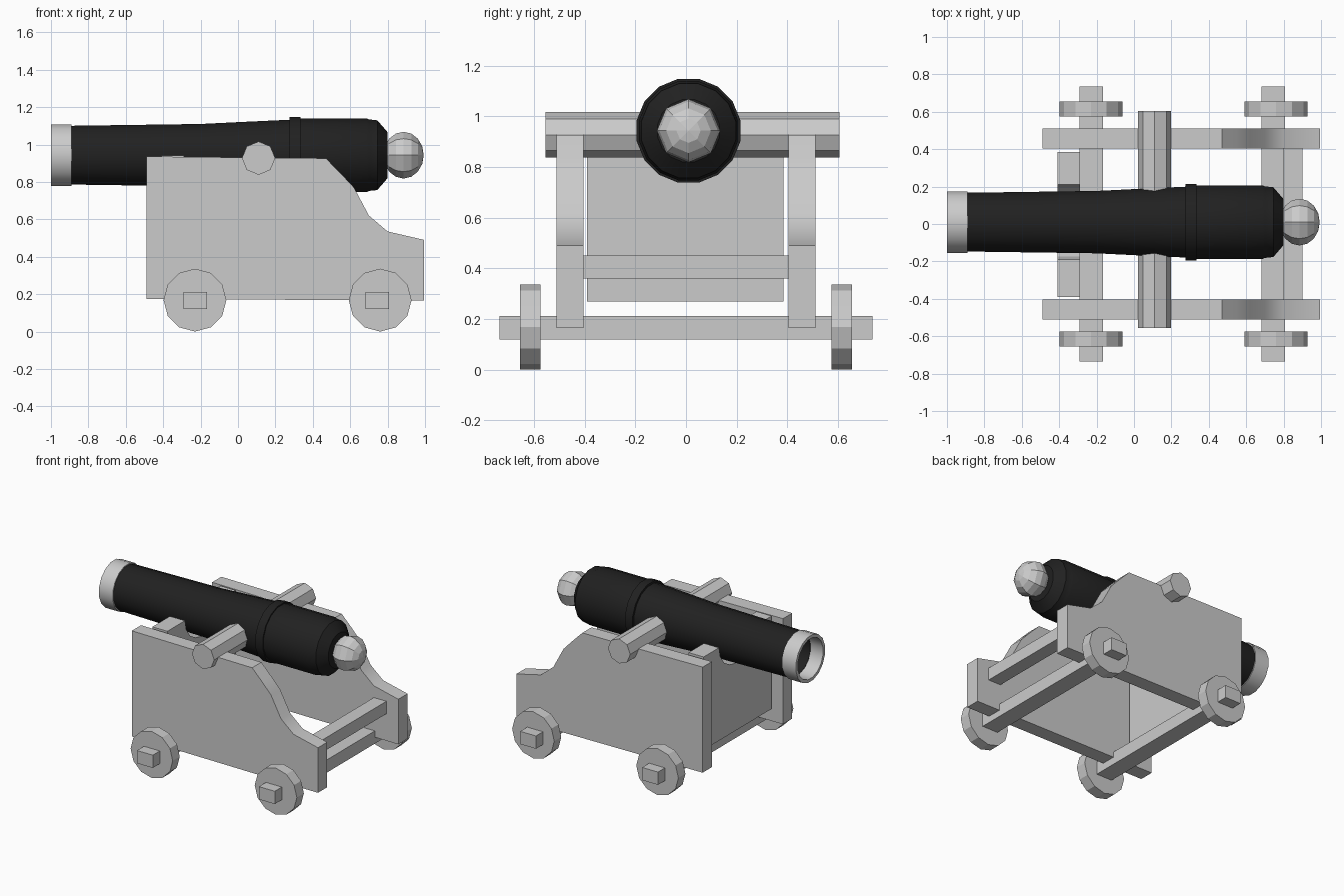
import bpy, bmesh, math
from mathutils import Matrix

if "Cube" in bpy.data.objects:
    bpy.data.objects.remove(bpy.data.objects["Cube"])

black = bpy.data.materials.new("iron_black")
black.diffuse_color = (0.015, 0.015, 0.015, 1)
black.use_nodes = True
black.node_tree.nodes["Principled BSDF"].inputs["Base Color"].default_value = black.diffuse_color
AXIS_Y, AXIS_Z = 0.01, 0.943


def finish(name, bm, smooth=None, mat=None):
    bmesh.ops.recalc_face_normals(bm, faces=bm.faces)
    me = bpy.data.meshes.new(name)
    bm.to_mesh(me)
    bm.free()
    ob = bpy.data.objects.new(name, me)
    bpy.context.collection.objects.link(ob)
    if mat:
        me.materials.append(mat)
    if smooth:
        bpy.ops.object.select_all(action='DESELECT')
        ob.select_set(True)
        bpy.context.view_layer.objects.active = ob
        bpy.ops.object.shade_smooth_by_angle(angle=math.radians(smooth))
    return ob


def prism(name, a, b, outline, place, smooth=None):
    """Extrude a 2D outline from depth a to depth b; place maps (u, v, depth) to xyz."""
    bm = bmesh.new()
    ends = [[bm.verts.new(place(u, v, d)) for u, v in outline] for d in (a, b)]
    bm.faces.new(ends[0])
    bm.faces.new(ends[1])
    n = len(outline)
    for i in range(n):
        j = (i + 1) % n
        bm.faces.new((ends[0][i], ends[0][j], ends[1][j], ends[1][i]))
    return finish(name, bm, smooth)


def along_y(u, v, d):
    return (u, d, v)


def along_x(u, v, d):
    return (d, u, v)


def ngon(cx, cz, r, n, turn=0.0):
    return [(cx + r * math.cos(2 * math.pi * (i + turn) / n),
             cz + r * math.sin(2 * math.pi * (i + turn) / n)) for i in range(n)]


def rect(x0, x1, z0, z1):
    return [(x0, z0), (x1, z0), (x1, z1), (x0, z1)]


def lathe(name, profile, mat=None, closed=False, n=16):
    """Turn an (x, radius) profile around the gun axis."""
    bm = bmesh.new()
    rings = [[bm.verts.new((x, AXIS_Y + y, AXIS_Z + z))
              for y, z in ngon(0, 0, r, n, 0.5)] for x, r in profile]
    pairs = list(zip(rings, rings[1:]))
    if closed:
        pairs.append((rings[-1], rings[0]))
    else:
        bm.faces.new(rings[0])
        bm.faces.new(rings[-1])
    for p, q in pairs:
        for i in range(n):
            j = (i + 1) % n
            bm.faces.new((p[i], p[j], q[j], q[i]))
    return finish(name, bm, 35, mat)


# Gun barrel with bore, reinforcing ring and rounded breech
lathe("barrel", [(-0.55, 0.142), (-0.9, 0.142), (-0.9, 0.16), (-0.2, 0.17),
                 (0.0, 0.18), (0.275, 0.193), (0.275, 0.209), (0.335, 0.209),
                 (0.335, 0.2), (0.69, 0.2), (0.70, 0.195), (0.745, 0.19),
                 (0.80, 0.125)], black)
lathe("muzzle_band", [(-1.0, 0.145), (-1.0, 0.168), (-0.89, 0.168), (-0.89, 0.145)],
      closed=True)

# Knob behind the breech
bm = bmesh.new()
bmesh.ops.create_uvsphere(
    bm, u_segments=8, v_segments=8, radius=1,
    matrix=Matrix.Translation((0.885, AXIS_Y, AXIS_Z)) @ Matrix.Diagonal((0.108, 0.125, 0.125, 1))
    @ Matrix.Rotation(math.pi / 2, 4, 'Y'))
finish("breech_knob", bm)

# Trunnion bar the barrel pivots on
prism("trunnion", -0.555, 0.605, ngon(0.11, 0.927, 0.089, 8), along_y)

# Carriage cheeks
cheek = [(-0.49, 0.175), (0.995, 0.165), (0.995, 0.49), (0.80, 0.535), (0.70, 0.62),
         (0.62, 0.77), (0.55, 0.845), (0.47, 0.926), (-0.49, 0.936)]
for side, s in (("front", -1), ("back", 1)):
    prism("cheek_" + side, s * 0.405, s * 0.51, cheek, along_y, 35)

# Cross board notched for the barrel, and rear cross beam
notch = [(0.01 + 0.2 * math.cos(a), 0.94 - 0.185 * math.sin(a))
         for a in (math.pi * i / 8 for i in range(9))]
prism("barrel_rest", -0.41, -0.29,
      [(-0.39, 0.27), (0.385, 0.27), (0.385, 0.94)] + notch + [(-0.39, 0.94)], along_x)
prism("rear_beam", -0.41, 0.41, rect(0.80, 0.90, 0.36, 0.45), along_y)

# Axles and wheels
for end, xa, xw in (("muzzle", -0.228, -0.23), ("breech", 0.745, 0.76)):
    prism("axle_" + end, -0.735, 0.735, rect(xa - 0.063, xa + 0.063, 0.12, 0.212), along_y)
    for side, s in (("front", -1), ("back", 1)):
        prism("wheel_%s_%s" % (end, side), s * 0.575, s * 0.655,
              ngon(xw, 0.168, 0.168, 12), along_y)
